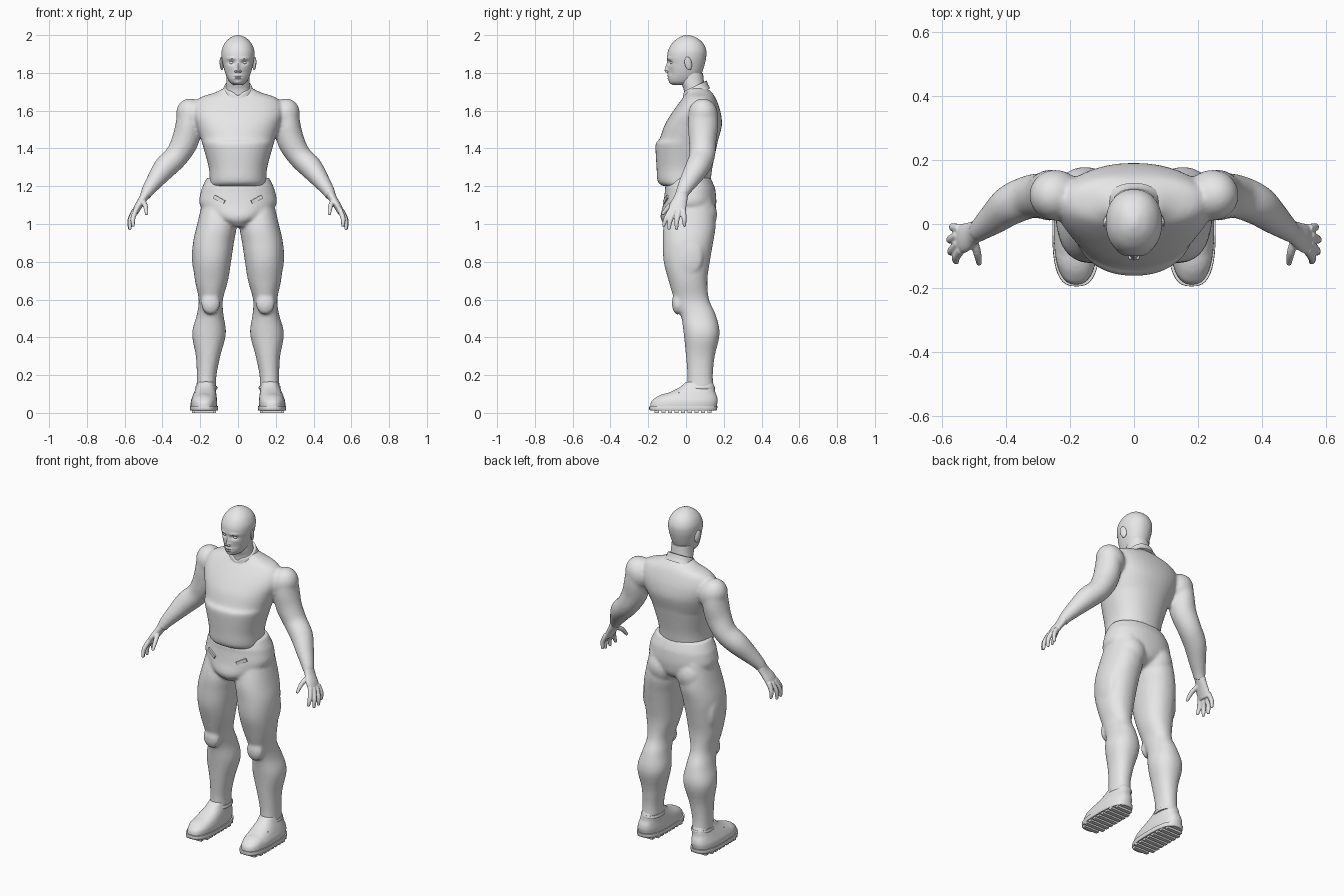
import bpy, bmesh
from math import sin, cos, pi, exp, copysign, radians
from mathutils import Vector, Matrix, Euler

cube = bpy.data.objects.get("Cube")
if cube:
    bpy.data.objects.remove(cube)

grey = bpy.data.materials.new("light grey")
grey.use_nodes = True
grey.diffuse_color = (0.8, 0.8, 0.8, 1)
grey.node_tree.nodes["Principled BSDF"].inputs["Base Color"].default_value = (0.8, 0.8, 0.8, 1)


def spline(rows, steps):
    """Smooth in-between rows through the given rows."""
    out = []
    for i in range(len(rows) - 1):
        a, b, c, d = (rows[max(0, min(len(rows) - 1, i + k))] for k in (-1, 0, 1, 2))
        for s in range(steps):
            t = s / steps
            out.append([0.5 * (2 * q + (r - p) * t + (2 * p - 5 * q + 4 * r - w) * t * t
                               + (3 * q - p - 3 * r + w) * t ** 3)
                        for p, q, r, w in zip(a, b, c, d)])
    return out + [list(rows[-1])]


def skin(bm, rings):
    """Closed surface through a stack of rings; returns its vertices."""
    loops = [[bm.verts.new(p) for p in ring] for ring in rings]
    n = len(loops[0])
    for lo, hi in zip(loops, loops[1:]):
        for i in range(n):
            bm.faces.new((lo[i], lo[(i + 1) % n], hi[(i + 1) % n], hi[i]))
    bm.faces.new(loops[0][::-1])
    bm.faces.new(loops[-1])
    return [v for loop in loops for v in loop]


def stack(bm, rows, n=40, steps=4, power=2.2):
    """Level rounded sections: (z, half width, front, back) or (z, x0, x1, front, back)."""
    rows = [(r[0], -r[1], r[1], r[2], r[3]) if len(r) == 4 else r for r in rows]
    rings = []
    for z, x0, x1, y0, y1 in spline(rows, steps):
        ring = []
        for i in range(n):
            c, s = cos(2 * pi * i / n), sin(2 * pi * i / n)
            px = copysign(abs(c) ** (2 / power), c)
            py = copysign(abs(s) ** (2 / power), s)
            ring.append(((x0 + x1 + (x1 - x0) * px) / 2, (y0 + y1 + (y1 - y0) * py) / 2, z))
        rings.append(ring)
    return skin(bm, rings)


def tube(bm, points, n=20, steps=4):
    """Limb along a path: (x, y, z, depth radius, thickness radius)."""
    rows = spline(points, steps)
    rings = []
    for i, r in enumerate(rows):
        ahead, behind = rows[min(i + 1, len(rows) - 1)], rows[max(i - 1, 0)]
        d = (Vector(ahead[:3]) - Vector(behind[:3])).normalized()
        side = d.cross(Vector((0, 1, 0))).normalized()
        deep = side.cross(d)
        rings.append([Vector(r[:3]) + deep * r[3] * cos(2 * pi * k / n)
                      + side * r[4] * sin(2 * pi * k / n) for k in range(n)])
    skin(bm, rings)


def place(loc, size, rot=(0, 0, 0)):
    turn = Euler([radians(a) for a in rot]).to_matrix().to_4x4()
    return Matrix.Translation(loc) @ turn @ Matrix.Diagonal((*size, 1))


def blob(bm, loc, radii, rot=(0, 0, 0)):
    bmesh.ops.create_uvsphere(bm, u_segments=20, v_segments=12, radius=1, matrix=place(loc, radii, rot))


def box(bm, loc, size, rot=(0, 0, 0)):
    bmesh.ops.create_cube(bm, size=1, matrix=place(loc, size, rot))


def mirrored(bm):
    copy = bmesh.ops.duplicate(bm, geom=bm.verts[:] + bm.edges[:] + bm.faces[:])["geom"]
    for v in copy:
        if isinstance(v, bmesh.types.BMVert):
            v.co.x *= -1


def finish(bm, name, voxel=0, relax=4):
    bmesh.ops.recalc_face_normals(bm, faces=bm.faces)
    mesh = bpy.data.meshes.new(name)
    bm.to_mesh(mesh)
    bm.free()
    mesh.materials.append(grey)
    ob = bpy.data.objects.new(name, mesh)
    bpy.context.collection.objects.link(ob)
    bpy.ops.object.select_all(action='DESELECT')
    ob.select_set(True)
    bpy.context.view_layer.objects.active = ob
    bpy.ops.object.shade_smooth_by_angle(angle=radians(40))
    if voxel:
        blend = ob.modifiers.new("blend", 'REMESH')
        blend.mode = 'VOXEL'
        blend.voxel_size = voxel
        blend.use_smooth_shade = True
        soft = ob.modifiers.new("soften", 'SMOOTH')
        soft.factor = 0.5
        soft.iterations = relax


# Shirt and arms, blended at the shoulders
bm = bmesh.new()
tube(bm, [(.25, .09, 1.60, .075, .07), (.262, .09, 1.52, .08, .07), (.28, .088, 1.44, .073, .072),
          (.325, .085, 1.36, .068, .064), (.385, .06, 1.30, .064, .062),
          (.435, .02, 1.235, .052, .048), (.478, -.015, 1.175, .038, .034),
          (.492, -.026, 1.145, .034, .028)])
blob(bm, (.245, .09, 1.575), (.08, .08, .092), (0, 25, 0))
mirrored(bm)
stack(bm, [(1.2, .15, -.12, .12), (1.225, .15, -.15, .13), (1.3, .155, -.156, .14),
           (1.41, .185, -.162, .163), (1.435, .192, -.156, .168), (1.45, .197, -.14, .172),
           (1.52, .22, -.115, .19), (1.58, .24, -.08, .186), (1.63, .235, -.045, .172),
           (1.67, .2, -.015, .155), (1.695, .125, 0, .138), (1.72, .075, .005, .11)])
finish(bm, "shirt_and_arms", .009, 6)

# Hands
bm = bmesh.new()
tube(bm, [(.485, -.02, 1.165, .033, .028), (.505, -.03, 1.13, .038, .022),
          (.53, -.044, 1.09, .046, .02), (.547, -.047, 1.055, .044, .016)])
fingers = [((.54, -.08, 1.075), (.556, -.105, 1.03), (.555, -.118, .993)),
           ((.548, -.06, 1.07), (.57, -.083, 1.02), (.572, -.09, .977)),
           ((.55, -.035, 1.07), (.573, -.048, 1.02), (.574, -.05, .977)),
           ((.545, -.014, 1.075), (.565, -.01, 1.03), (.564, -.008, .993)),
           ((.505, -.04, 1.125), (.49, -.088, 1.095), (.484, -.122, 1.055))]
for root, joint, tip in fingers:
    tube(bm, [(*root, .014, .014), (*joint, .013, .013), (*tip, .009, .009)], n=12)
    blob(bm, tip, (.009, .009, .009))
mirrored(bm)
finish(bm, "hands", .004, 3)

# Trousers
bm = bmesh.new()
stack(bm, [(1.13, .03, .185, -.08, .14), (1.0, .008, .216, -.117, .157), (.9, .022, .238, -.122, .143),
           (.8, .037, .238, -.118, .126), (.7, .053, .228, -.092, .113), (.6, .08, .208, -.062, .122),
           (.52, .077, .218, -.028, .157), (.42, .064, .243, -.012, .178), (.3, .094, .223, 0, .152),
           (.2, .114, .218, .008, .142), (.13, .116, .22, .006, .147)])
blob(bm, (.222, .02, .83), (.022, .07, .1))
blob(bm, (.145, -.045, .58), (.05, .03, .06))
blob(bm, (.095, .08, 1.05), (.09, .085, .1))
mirrored(bm)
stack(bm, [(.985, .04, -.1, .06), (1.03, .13, -.135, .14), (1.1, .202, -.122, .16),
           (1.17, .197, -.112, .157), (1.2, .187, -.11, .15), (1.245, .165, -.09, .13)])
finish(bm, "trousers", .009, 5)

# Slanted pocket flaps
bm = bmesh.new()
box(bm, (.1, -.108, 1.13), (.065, .008, .02), (0, -28, 18))
mirrored(bm)
finish(bm, "pocket_flaps")

# Trouser cuffs
bm = bmesh.new()
stack(bm, [(.125, .112, .223, .002, .15), (.133, .109, .226, -.002, .153),
           (.143, .112, .223, .002, .15)], steps=3)
mirrored(bm)
finish(bm, "cuffs")

# Shoes
bm = bmesh.new()
stack(bm, [(.025, .112, .25, -.19, .16), (.06, .11, .25, -.184, .168), (.085, .113, .242, -.15, .165),
           (.11, .116, .232, -.085, .155), (.135, .12, .222, -.035, .152), (.165, .125, .212, 0, .14)],
      power=2.5)
blob(bm, (.18, -.1, .062), (.062, .085, .042), (12, 0, 0))
mirrored(bm)
finish(bm, "shoes", .006, 3)

# Strap over the instep
bm = bmesh.new()
box(bm, (.178, -.04, .1), (.1, .03, .055), (-25, 0, 0))
bmesh.ops.bevel(bm, geom=bm.edges[:], offset=.018, segments=3, affect='EDGES')
mirrored(bm)
finish(bm, "shoe_straps")

# Soles with tread bars
bm = bmesh.new()
stack(bm, [(.012, .108, .252, -.19, .16), (.02, .105, .255, -.195, .165), (.036, .106, .254, -.194, .166)],
      power=2.8, steps=2)
for i in range(9):
    y = -.155 + i * .035
    box(bm, (.18, y, .008), (.1 if i in (0, 8) else .128, .022, .016))
mirrored(bm)
finish(bm, "soles")

# Head, with the face pressed and pulled into shape
bm = bmesh.new()
skull = stack(bm, [(1.737, .025, -.07, .03), (1.75, .043, -.086, .05), (1.775, .058, -.094, .072),
                   (1.81, .071, -.095, .088), (1.85, .081, -.097, .1), (1.885, .087, -.1, .107),
                   (1.92, .086, -.094, .107), (1.955, .072, -.075, .092), (1.982, .047, -.045, .063),
                   (1.996, .02, -.017, .031), (2.0, .004, 0, .012)], n=96, steps=7, power=2.15)
# x, z, spread in x, spread in z, push
face = [(.034, 1.855, .018, .011, .013), (.036, 1.876, .022, .007, -.005), (0, 1.83, .009, .022, -.012),
        (0, 1.812, .013, .009, -.013), (.04, 1.8, .016, .022, .004), (0, 1.784, .022, .005, -.006),
        (0, 1.777, .024, .003, .004), (0, 1.77, .02, .005, -.006), (0, 1.748, .02, .01, -.004)]
for v in skull:
    if v.co.y < -.02:
        x, z = abs(v.co.x), v.co.z
        v.co.y += sum(p * exp(-((x - fx) / sx) ** 2 - ((z - fz) / sz) ** 2) for fx, fz, sx, sz, p in face)
for side in (-1, 1):
    blob(bm, (side * .033, -.071, 1.854), (.014, .013, .009))
    blob(bm, (side * .087, .012, 1.85), (.008, .02, .036), (12, 0, side * 20))
    blob(bm, (side * .011, -.103, 1.808), (.007, .009, .006))
finish(bm, "head")

# Neck
bm = bmesh.new()
stack(bm, [(1.66, .075, -.01, .11), (1.71, .066, -.012, .103), (1.75, .062, -.026, .095),
           (1.8, .06, -.03, .09)])
finish(bm, "neck")

# Tilted collar, dipping to a notch at the throat
bm = bmesh.new()
band = stack(bm, [(1.68, .092, -.02, .128), (1.705, .08, -.018, .117), (1.728, .073, -.016, .11),
                  (1.73, .066, -.01, .1)], steps=3)
for v in band:
    v.co.z += .5 * (v.co.y - .05) - .02 * exp(-(v.co.x / .02) ** 2) * (v.co.y < 0)
finish(bm, "collar")
